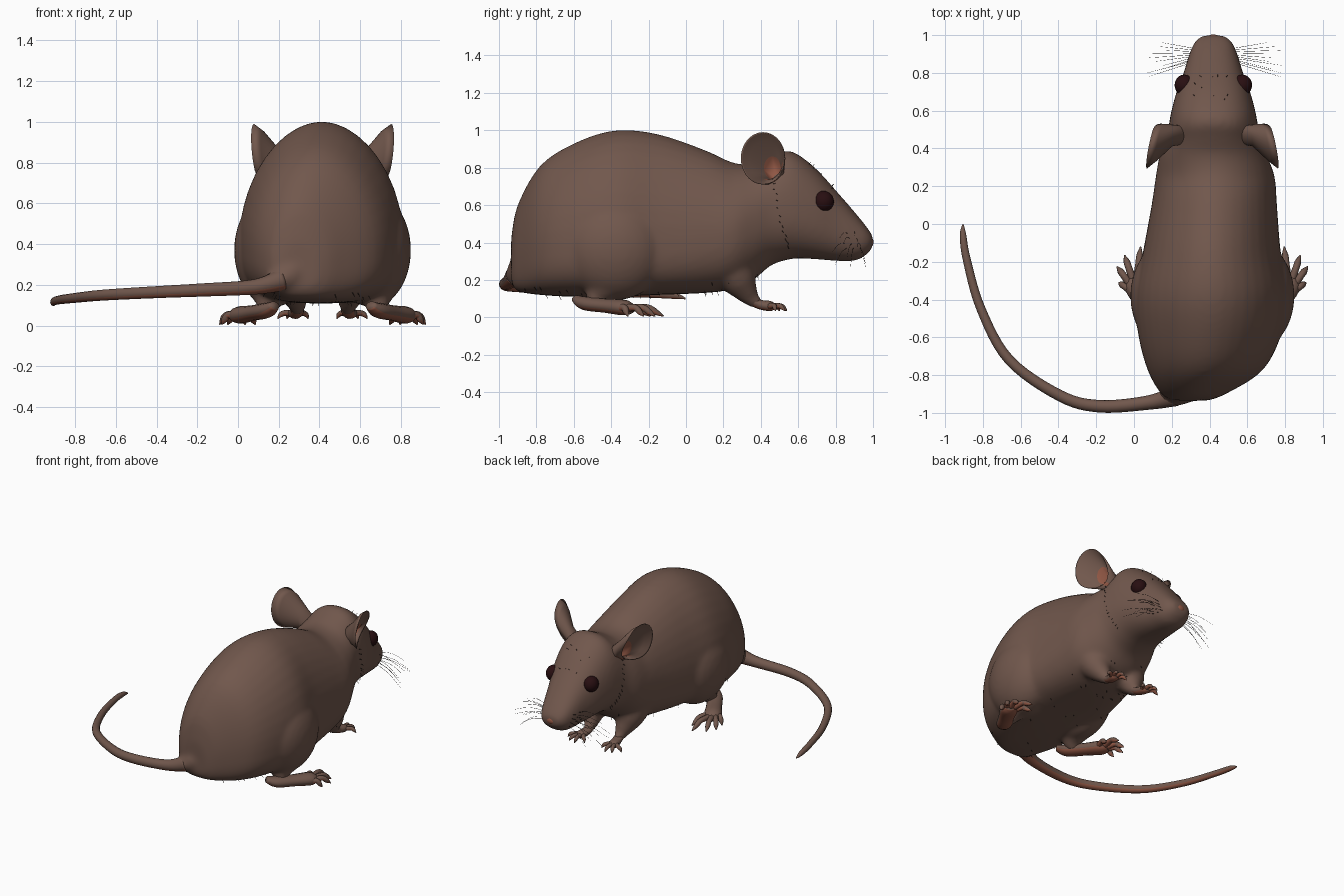
import bpy, bmesh, math, random
from mathutils import Vector, Matrix

if "Cube" in bpy.data.objects:
    bpy.data.objects.remove(bpy.data.objects["Cube"])

random.seed(4)
CX = 0.415  # mid plane of the animal


def material(name, rgb):
    m = bpy.data.materials.new(name)
    m.diffuse_color = (*rgb, 1)
    m.use_nodes = True
    m.node_tree.nodes["Principled BSDF"].inputs["Base Color"].default_value = m.diffuse_color
    return m


FUR = material("brown_fur", (0.165, 0.096, 0.073))
SKIN = material("pink_skin", (0.28, 0.095, 0.058))
EYE = material("dark_red_eye", (0.021, 0.0045, 0.0055))
HAIR = material("dark_hair", (0.03, 0.021, 0.019))


def smooth_rows(rows, n):
    """Catmull-Rom interpolation of tuples."""
    out = []
    for i in range(len(rows) - 1):
        p = [rows[max(0, min(len(rows) - 1, i + k))] for k in (-1, 0, 1, 2)]
        for j in range(n):
            t = j / n
            out.append(tuple(
                0.5 * (2 * b + (c - a) * t + (2 * a - 5 * b + 4 * c - d) * t ** 2
                       + (3 * b - a - 3 * c + d) * t ** 3) for a, b, c, d in zip(*p)))
    return out + [rows[-1]]


def loft(bm, rings):
    """Skin closed rings and cap both ends."""
    vs = [[bm.verts.new(p) for p in r] for r in rings]
    n = len(vs[0])
    bands = []
    for a, b in zip(vs, vs[1:]):
        bands.append([bm.faces.new((a[i], a[(i + 1) % n], b[(i + 1) % n], b[i])) for i in range(n)])
    bm.faces.new(vs[0][::-1])
    bands.append([bm.faces.new(vs[-1])])
    return bands


def tube(bm, pts, sides=12, sub=4, flat=1.0):
    """Tapered tube through (x, y, z, radius) points."""
    rows = smooth_rows(pts, sub)
    rings = []
    for i, r in enumerate(rows):
        a, b = rows[max(0, i - 1)], rows[min(len(rows) - 1, i + 1)]
        t = (Vector(b[:3]) - Vector(a[:3])).normalized()
        ref = Vector((0, 0, 1)) if abs(t.z) < 0.95 else Vector((0, 1, 0))
        side = t.cross(ref).normalized()
        up = side.cross(t)
        rad = max(r[3], 0.0006)
        rings.append([Vector(r[:3]) + side * rad * math.cos(2 * math.pi * k / sides)
                      + up * rad * flat * math.sin(2 * math.pi * k / sides) for k in range(sides)])
    return loft(bm, rings)


def ball(bm, c, s, seg=24):
    bmesh.ops.create_uvsphere(bm, u_segments=seg, v_segments=seg // 2, radius=1,
                              matrix=Matrix.Translation(c) @ Matrix.Diagonal((*s, 1)))


def finish(name, bm, mats, rule=None):
    bmesh.ops.recalc_face_normals(bm, faces=bm.faces)
    bm.normal_update()
    for f in bm.faces:
        f.smooth = True
        if rule:
            f.material_index = rule(f)
    me = bpy.data.meshes.new(name)
    bm.to_mesh(me)
    bm.free()
    for m in mats:
        me.materials.append(m)
    ob = bpy.data.objects.new(name, me)
    bpy.context.collection.objects.link(ob)
    return ob


def mx(x, side):
    return x if side < 0 else 2 * CX - x


def underside(f):
    return 1 if f.normal.z < -0.35 else 0


# Body sections: y, centre x, half width, bottom, top, height of widest point
SECTIONS = smooth_rows([
    (-0.935, .30, .09, .19, .42, .27), (-0.90, .315, .17, .14, .60, .33),
    (-0.78, .375, .30, .12, .81, .38), (-0.60, .40, .375, .11, .93, .40),
    (-0.38, .41, .405, .11, 1.0, .41), (-0.15, .412, .365, .12, .98, .41),
    (0.10, .425, .332, .13, .895, .43), (0.25, .43, .315, .15, .828, .46),
    (0.36, .42, .285, .20, .82, .50), (0.45, .42, .25, .275, .855, .53),
    (0.53, .42, .235, .305, .89, .55), (0.60, .42, .222, .315, .87, .55),
    (0.70, .42, .195, .31, .79, .52), (0.80, .42, .158, .302, .68, .47),
    (0.90, .42, .127, .302, .565, .42), (0.965, .42, .098, .335, .485, .41),
    (0.999, .42, .058, .375, .435, .405)], 5)


def body_point(row, a):
    y, cx, hw, zb, zt, zm = row
    c, s = math.cos(a), math.sin(a)
    if s > 0:  # peaked back, fuller skull
        n = 1.9 + 0.45 * max(0, min(1, (y - .25) / .25))
    else:      # flat belly, rounder jaw
        n = 3 - 0.8 * max(0, min(1, (y + .1) / .5))
    h = zt - zm if s > 0 else zm - zb
    return Vector((cx + hw * math.copysign(abs(c) ** (2 / n), c), y,
                   zm + h * math.copysign(abs(s) ** (2 / n), s)))


TAIL = [(.215, -.91, .225, .056), (.08, -.945, .19, .038),
        (-.18, -.965, .175, .033), (-.39, -.91, .165, .03), (-.66, -.72, .15, .027),
        (-.81, -.45, .135, .024), (-.885, -.19, .125, .021), (-.905, -.06, .115, .017),
        (-.905, -.003, .10, .004)]

# Body, head, tail root, thighs and legs blended into one skin
bm = bmesh.new()
loft(bm, [[body_point(r, 2 * math.pi * k / 40) for k in range(40)] for r in SECTIONS])
tube(bm, [(.34, -.72, .32, .17), (.27, -.86, .26, .095), (.20, -.915, .22, .055),
          (.14, -.93, .20, .036)], 16)
for s in (-1, 1):
    ball(bm, (mx(.175, s), -.38, .37), (.195, .28, .28), 32)
    tube(bm, [(mx(.18, s), -.36, .28, .16), (mx(.155, s), -.43, .18, .105),
              (mx(.14, s), -.48, .10, .06), (mx(.11, s), -.46, .065, .03)], 16)
    tube(bm, [(mx(.265, s), .19, .36, .14), (mx(.27, s), .27, .22, .108),
              (mx(.28, s), .313, .15, .073), (mx(.29, s), .35, .10, .046),
              (mx(.29, s), .39, .068, .031)], 16)
body = finish("body", bm, [FUR])
rm = body.modifiers.new("blend", 'REMESH')
rm.mode = 'VOXEL'
rm.voxel_size = 0.015
rm.use_smooth_shade = True
sm = body.modifiers.new("soften", 'SMOOTH')
sm.factor, sm.iterations = 0.5, 12

# Tail
bm = bmesh.new()
tube(bm, TAIL, 14, 6)
finish("tail", bm, [FUR, SKIN], underside)

# Nose pad
bm = bmesh.new()
ball(bm, (.42, .987, .402), (.034, .016, .024), 16)
finish("nose", bm, [SKIN])

# Ear rings: centre x, y, z, radius along, radius up
EAR = [(.31, .475, .70, .05, .07), (.215, .468, .78, .055, .08), (.135, .43, .835, .10, .122),
       (.092, .412, .85, .119, .14), (.097, .414, .85, .112, .133),
       (.125, .43, .84, .09, .105), (.165, .462, .80, .045, .06)]

for s, label in ((-1, "left"), (1, "right")):
    # Cupped ear, lower front of the rim folded in, pink pit
    bm = bmesh.new()
    rings = []
    for i, (x, y, z, ra, rb) in enumerate(EAR):
        ring = []
        for k in range(28):
            a = k * math.pi / 14
            c, d = math.cos(a), math.sin(a)
            fold = .055 * max(0, math.cos(a + math.radians(50))) ** 2 if i > 1 else 0
            ring.append(Vector((mx(x + fold + .2 * ra * c - .1 * rb * d, s), y + ra * c, z + rb * d)))
        rings.append(ring)
    bands = loft(bm, rings)
    for i, f in ((i, f) for i, band in enumerate(bands) for f in band):
        c = f.calc_center_median()
        pit = i >= 5 and c.z < .82 and c.y > .43
        root = i in (1, 2) and c.z < .75 and c.y > .46
        f.material_index = int(pit or root)
    finish(label + "_ear", bm, [FUR, SKIN])

    # Eye
    bm = bmesh.new()
    ball(bm, (.42 + s * .153, .735, .62), (.052, .056, .056))
    finish(label + "_eye", bm, [EYE])

    # Hind foot with five toes
    bm = bmesh.new()
    tube(bm, [(mx(.18, s), -.59, .10, .03), (mx(.14, s), -.54, .075, .052),
              (mx(.07, s), -.43, .062, .054), (mx(.01, s), -.33, .052, .06),
              (mx(-.015, s), -.29, .045, .035)], 14, 4, .7)
    for rx, ry, tx, ty in ((-.02, -.35, -.08, -.31), (-.02, -.32, -.09, -.225),
                           (-.005, -.30, -.05, -.165), (.015, -.30, .035, -.12),
                           (.04, -.33, .085, -.19)):
        mid = ((rx + tx) / 2, (ry + ty) / 2)
        tube(bm, [(mx(rx, s), ry, .05, .022), (mx(mid[0], s), mid[1], .052, .018),
                  (mx(.25 * rx + .75 * tx, s), .25 * ry + .75 * ty, .03, .017),
                  (mx(tx, s), ty, .006, .003)], 8, 3)
    finish(label + "_hind_foot", bm, [FUR, SKIN], underside)

    # Front paw with four toes
    bm = bmesh.new()
    tube(bm, [(mx(.29, s), .34, .10, .035), (mx(.29, s), .39, .07, .034),
              (mx(.28, s), .45, .06, .036), (mx(.28, s), .475, .055, .02)], 12, 4, .75)
    for rx, tx, ty in ((.26, .195, .48), (.27, .24, .53), (.285, .29, .54), (.30, .345, .50)):
        tube(bm, [(mx(rx, s), .445, .06, .016), (mx((rx + tx) / 2, s), (.46 + ty) / 2, .062, .014),
                  (mx(.2 * rx + .8 * tx, s), .09 + .8 * ty, .052, .012),
                  (mx(tx, s), ty, .034, .002)], 8, 3)
    finish(label + "_front_paw", bm, [FUR, SKIN], underside)

    # Whiskers
    bm = bmesh.new()
    for k in range(10):
        u = k / 9
        root = (.42 + s * (.105 + .02 * u), .93 - .08 * u, .37 + .025 * (k % 4), .0013)
        tx = .42 + s * random.uniform(.24, .37)
        tip = (tx, .96 - .18 * u, .28 + .05 * (k % 4) + random.uniform(-.02, .02), .0006)
        tube(bm, [root, ((root[0] + tx) / 2, (root[1] + tip[1]) / 2,
                         (root[2] + tip[2]) / 2 + .02, .0012), tip], 3, 3)
    finish(label + "_whiskers", bm, [HAIR])


# Short guard hairs on the neck, chest, belly and forehead
bm = bmesh.new()


def guard_hair(y, a, length):
    row = min(SECTIONS, key=lambda r: abs(r[0] - y))
    p = body_point(row, a)
    out = Vector((math.cos(a), random.uniform(.2, .8), math.sin(a) - .4)).normalized()
    p -= out * .006
    tube(bm, [(*p, .002), (*(p + out * length), .0008)], 3, 1)


for i in range(14):
    for s in (-1, 1):
        a = math.radians(36 - 6 * i)
        guard_hair(.455 + .007 * i, a if s > 0 else math.pi - a, .03)
for i in range(25):
    guard_hair(random.uniform(.1, .4), math.radians(random.uniform(-130, -50)), .028)
for i in range(25):
    guard_hair(random.uniform(-.88, .0), math.radians(random.uniform(-130, -50)), .028)
for i in range(10):
    guard_hair(random.uniform(.66, .80), math.radians(random.uniform(55, 125)), .02)
finish("guard_hairs", bm, [HAIR])
